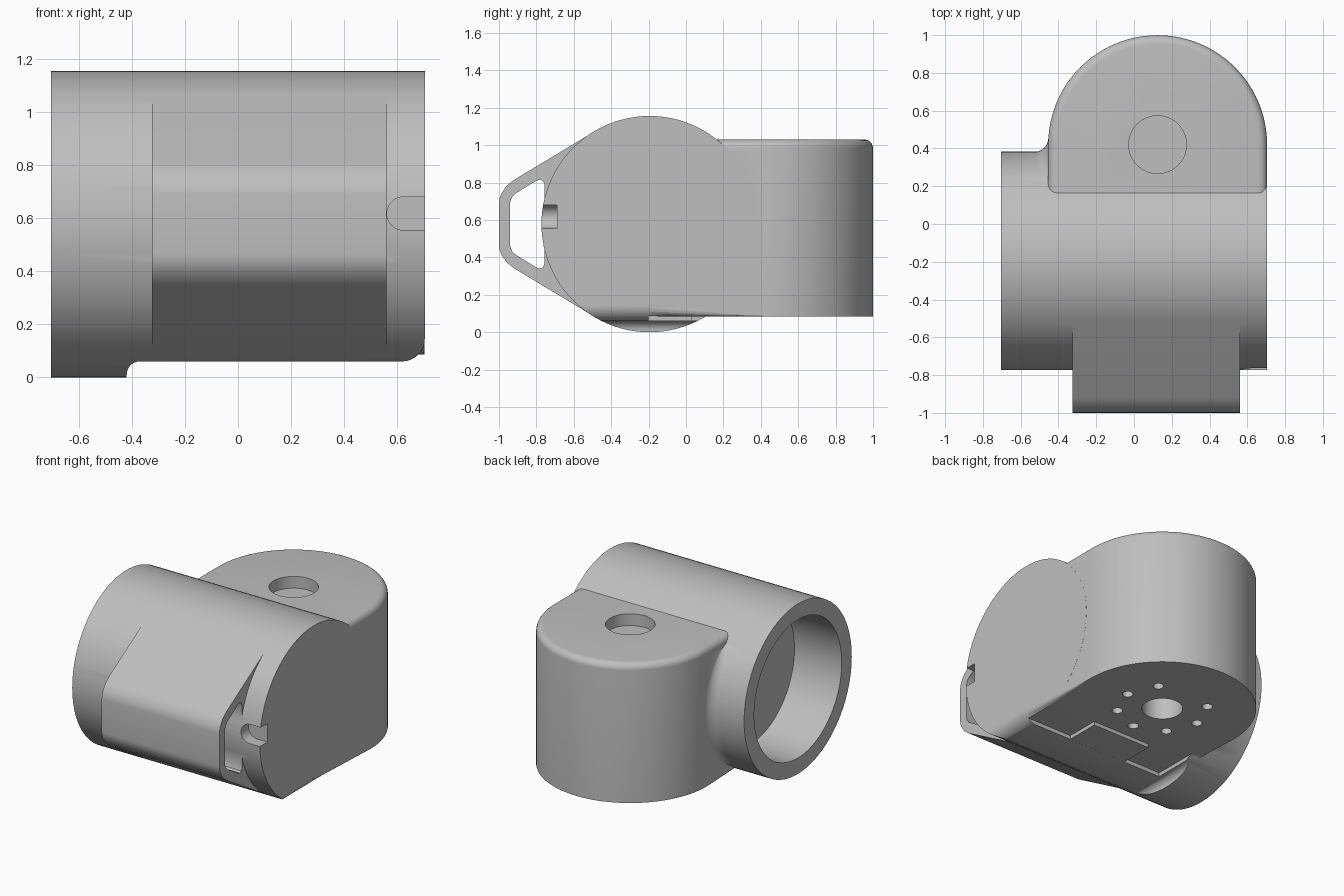
import bpy, bmesh, math
from mathutils import Vector

if "Cube" in bpy.data.objects:
    bpy.data.objects.remove(bpy.data.objects["Cube"], do_unlink=True)

grey = bpy.data.materials.new("light_grey")
grey.use_nodes = True
colour = (0.52, 0.52, 0.52, 1)
grey.diffuse_color = colour
grey.node_tree.nodes["Principled BSDF"].inputs["Base Color"].default_value = colour

CY, CZ, R = -0.195, 0.578, 0.578      # barrel axis and radius
HX, HY, HR = 0.125, 0.42, 0.58        # rear housing centre and radius
END = 0.705


def arc(cx, cy, r, start, stop, n=12):
    angles = [math.radians(start + (stop - start) * i / n) for i in range(n + 1)]
    return [(cx + r * math.cos(a), cy + r * math.sin(a)) for a in angles]


def circle(cx, cy, r, n=96):
    return arc(cx, cy, r, 0, 360, n)[:-1]


def rect(x0, x1, y0, y1):
    return [(x0, y0), (x1, y0), (x1, y1), (x0, y1)]


def finish(name, bm):
    bmesh.ops.recalc_face_normals(bm, faces=bm.faces)
    mesh = bpy.data.meshes.new(name)
    bm.to_mesh(mesh)
    bm.free()
    mesh.materials.append(grey)
    obj = bpy.data.objects.new(name, mesh)
    bpy.context.collection.objects.link(obj)
    return obj


def loft(name, sections, round_first=0, round_last=0):
    """Join equal-length loops of points, cap both ends, optionally round the cap rims."""
    bm = bmesh.new()
    loops = [[bm.verts.new(p) for p in s] for s in sections]
    n = len(loops[0])
    for a, b in zip(loops, loops[1:]):
        for i in range(n):
            bm.faces.new((a[i], a[(i + 1) % n], b[(i + 1) % n], b[i]))
    caps = [bm.faces.new(loops[0]), bm.faces.new(loops[-1])]
    rims = [(list(c.edges), w) for c, w in zip(caps, (round_first, round_last)) if w]
    for edges, width in rims:
        bmesh.ops.bevel(bm, geom=edges, offset=width, segments=6, profile=0.5,
                        affect='EDGES', clamp_overlap=False)
    return finish(name, bm)


def prism(name, outline, axis, lo, hi, round_lo=0, round_hi=0):
    place = {"x": lambda p, t: (t, p[0], p[1]),
             "y": lambda p, t: (p[0], t, p[1]),
             "z": lambda p, t: (p[0], p[1], t)}[axis]
    return loft(name, [[place(p, t) for p in outline] for t in (lo, hi)], round_lo, round_hi)


def combine(target, tool, operation):
    """Apply a boolean to the target and discard the tool."""
    mod = target.modifiers.new("combine", 'BOOLEAN')
    mod.operation, mod.solver, mod.object = operation, 'EXACT', tool
    graph = bpy.context.evaluated_depsgraph_get()
    mesh = bpy.data.meshes.new_from_object(target.evaluated_get(graph))
    target.modifiers.clear()
    target.data = mesh
    bpy.data.objects.remove(tool, do_unlink=True)


# Horizontal barrel with a rounded closed end
body = prism("housing_body", circle(CY, CZ, R), "x", -END, END, 0, 0.085)

# Flattened underside, leaving the full round collar at the open end
under = ([(-0.42, -0.1)] + arc(-0.37, 0.01, 0.05, 180, 90)
         + arc(0.62, 0.145, 0.085, -90, 0) + [(0.8, 0.145), (0.8, -0.1)])
combine(body, prism("underside_cutter", under, "y", -1.2, 1.2), 'DIFFERENCE')
combine(body, prism("step_cutter", rect(-0.37, 0.8, -0.2, 0.5), "z", -0.1, 0.086), 'DIFFERENCE')

# Front bracket tangent to the barrel, with a strap slot through it
upper = [(-0.3, 1.0), (-0.49, 1.073), (-0.92, 0.814), (-0.96, 0.782),
         (-0.985, 0.745), (-0.997, 0.715), (-1.0, 0.69)]
slot_upper = [(-0.757, 0.79), (-0.764, 0.808), (-0.78, 0.816), (-0.80, 0.81),
              (-0.91, 0.742), (-0.93, 0.723), (-0.94, 0.695)]


def mirrored(points):
    return points + [(y, 2 * CZ - z) for y, z in reversed(points)]


bracket = prism("front_bracket", mirrored(upper), "x", -0.325, 0.56)
combine(bracket, prism("slot_cutter", mirrored(slot_upper), "x", -0.5, 0.7), 'DIFFERENCE')
combine(body, bracket, 'UNION')

# Rear housing: round-backed block with softened top and bottom rims
plan = [(HX + HR, CY)] + arc(HX, HY, HR - 0.0005, 0, 180, 48) + [(HX - HR, CY)]
plan[0] = (HX + HR - 0.0005, CY)
combine(body, prism("rear_housing", plan, "z", 0.085, 1.03, 0.045, 0.045), 'UNION')

# Concave blend between housing and barrel
rows = []
side = HX - HR + 0.002
for i in range(25):
    t = -1 + i / 12
    z = CZ - 0.02 + 0.42 * t
    r = max(0.012, 0.078 * math.sqrt(1 - t ** 6))
    y = CY + math.sqrt(R * R - (z - CZ) ** 2) - 0.002
    ring = arc(side - r, y + r, r, 0, -90, 8)
    ring += [(side - r, y - 0.04), (side + 0.04, y - 0.04), (side + 0.04, y + r)]
    rows.append([(px, py, z) for px, py in ring])
combine(body, loft("corner_blend", rows), 'UNION')

# Raised pad under the barrel
combine(body, prism("bottom_pad", rect(-0.09, 0.345, -0.24, 0.03), "z", 0.0605, 0.2), 'UNION')

# Open bore, top recess, bottom shaft hole and thumb notch
notch = arc(0.625, 0.618, 0.063, 90, 270) + [(0.9, 0.555), (0.9, 0.681)]
cutters = [
    prism("bore_cutter", circle(CY, CZ, 0.47), "x", -0.9, -0.35),
    prism("top_recess_cutter", circle(HX, HY, 0.153, 48), "z", 0.95, 1.2),
    prism("shaft_hole_cutter", circle(HX, HY, 0.126, 48), "z", -0.1, 0.25),
    prism("notch_cutter", notch, "y", -0.9, -0.69),
]
# Ring of screw holes, open toward the back
for k in range(8):
    if k != 2:
        a = k * math.pi / 4
        hole = circle(HX + 0.278 * math.cos(a), HY + 0.278 * math.sin(a), 0.033, 20)
        cutters.append(prism("screw_hole_cutter", hole, "z", -0.1, 0.2))
for cutter in cutters:
    combine(body, cutter, 'DIFFERENCE')

# Smooth shading with crisp edges
bpy.ops.object.select_all(action='DESELECT')
body.select_set(True)
bpy.context.view_layer.objects.active = body
bpy.ops.object.shade_smooth_by_angle(angle=math.radians(32))
